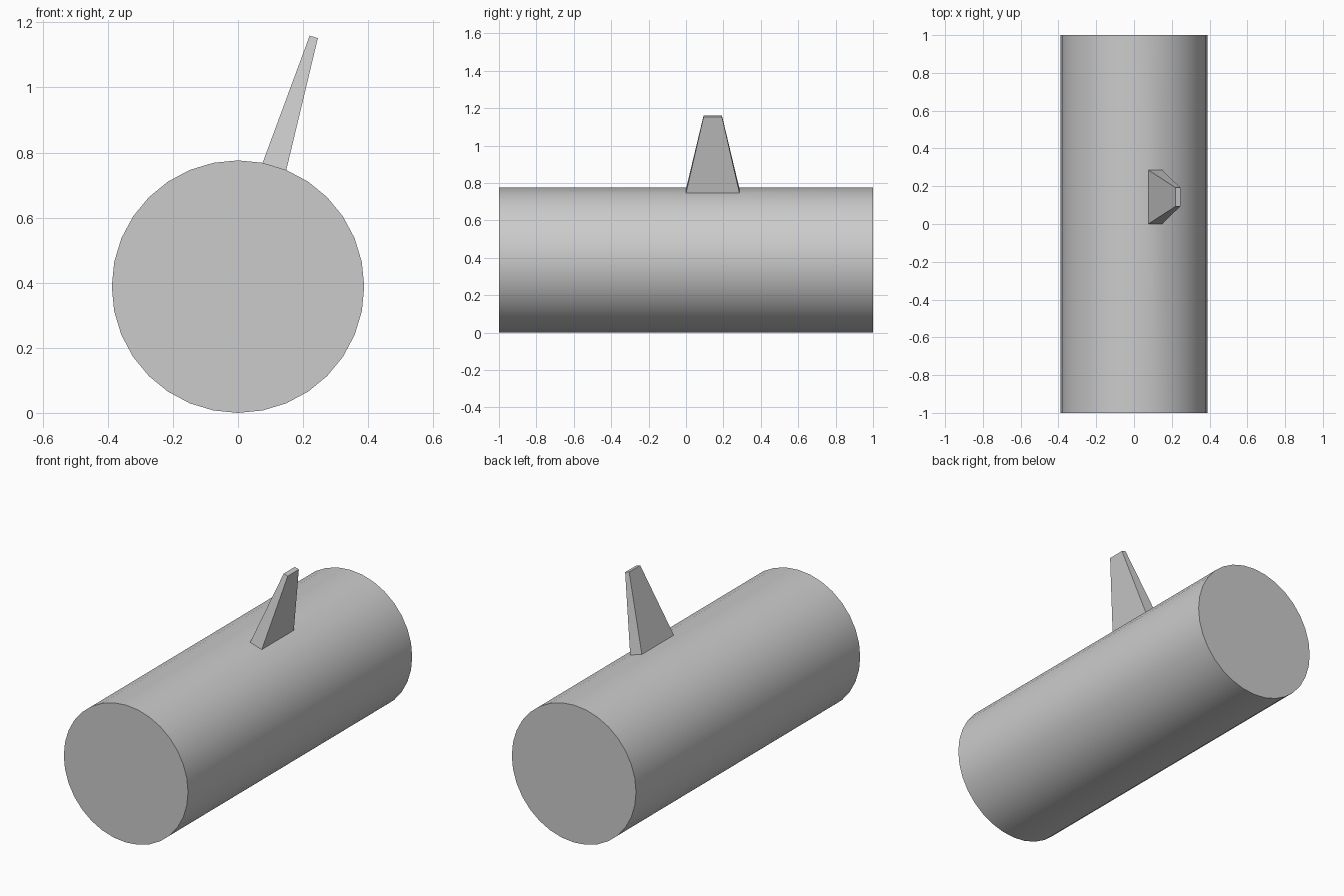
import bpy, bmesh
from math import radians
from mathutils import Matrix, Vector

if "Cube" in bpy.data.objects:
    bpy.data.objects.remove(bpy.data.objects["Cube"])

RADIUS, LENGTH, SIDES = 0.388, 2.0, 32
FIN_Y = (0.0, 0.286)          # fin footprint along the cylinder
FIN_HEIGHT, FIN_TAPER = 0.416, 0.345

bm = bmesh.new()

# Cylinder lying along y, resting on the ground
bmesh.ops.create_cone(
    bm, cap_ends=True, segments=SIDES, radius1=RADIUS, radius2=RADIUS, depth=LENGTH,
    matrix=Matrix.Translation((0, 0, RADIUS)) @ Matrix.Rotation(radians(90), 4, 'X'))

# Loop cuts bounding the fin
for y in FIN_Y:
    bmesh.ops.bisect_plane(bm, geom=bm.verts[:] + bm.edges[:] + bm.faces[:],
                           plane_co=(0, y, 0), plane_no=(0, 1, 0))

# Fin: extrude the second panel right of the top, then taper it
target = Vector((0.112, sum(FIN_Y) / 2, 0.758))
panel = min(bm.faces, key=lambda f: (f.calc_center_median() - target).length)
normal, center = panel.normal.copy(), panel.calc_center_median()
if normal.z < 0:
    normal.negate()
extruded = bmesh.ops.extrude_face_region(bm, geom=[panel])['geom']
for v in [g for g in extruded if isinstance(g, bmesh.types.BMVert)]:
    v.co = center + (v.co - center) * FIN_TAPER + normal * FIN_HEIGHT
if panel.is_valid:
    bmesh.ops.delete(bm, geom=[panel], context='FACES_ONLY')
bmesh.ops.recalc_face_normals(bm, faces=bm.faces[:])

mesh = bpy.data.meshes.new("finned_cylinder")
bm.to_mesh(mesh)
bm.free()
body = bpy.data.objects.new("finned_cylinder", mesh)
bpy.context.collection.objects.link(body)

# Smooth barrel, crisp caps and fin edges
bpy.context.view_layer.objects.active = body
body.select_set(True)
bpy.ops.object.shade_smooth_by_angle(angle=radians(30))
